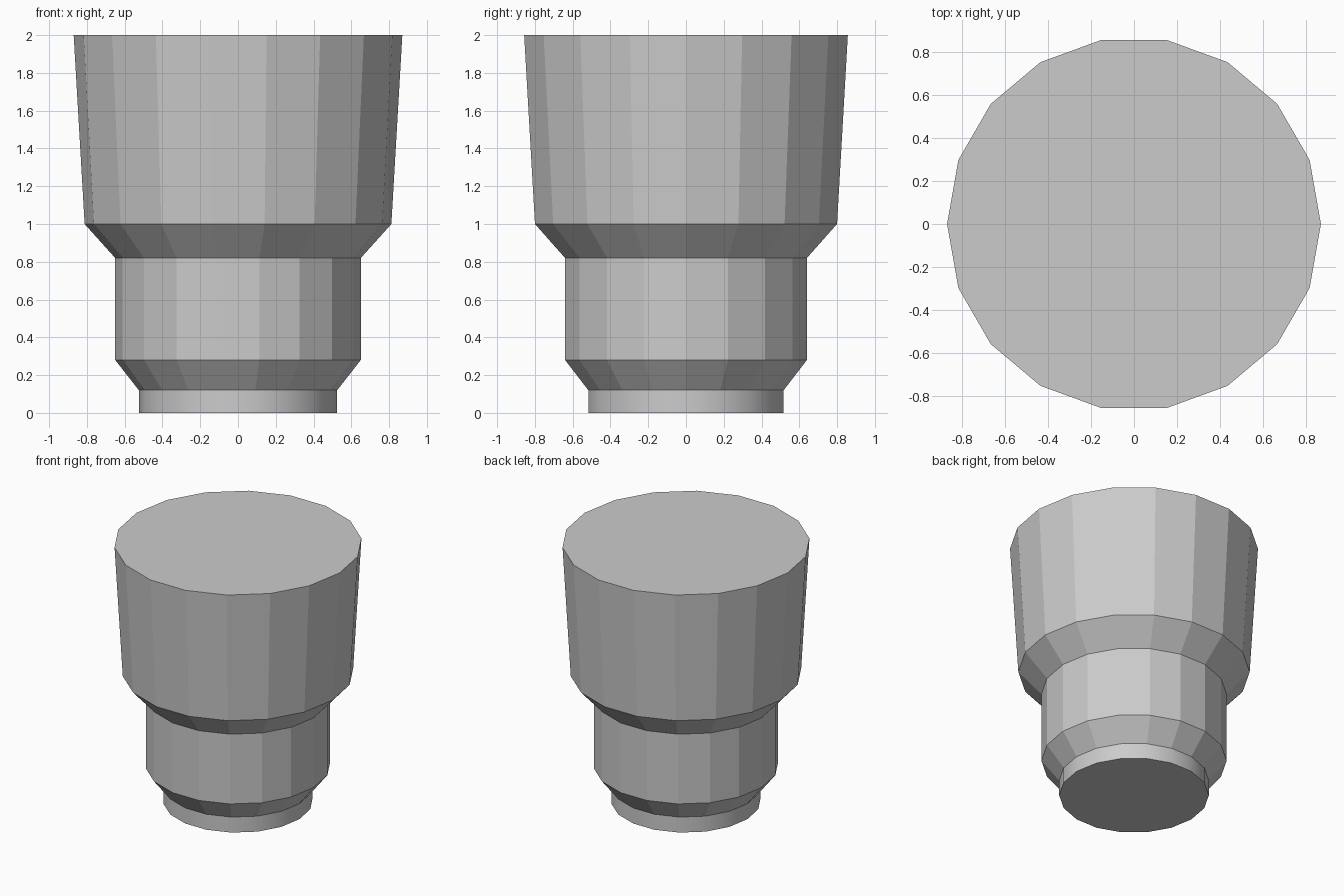
import bpy, bmesh, math

SIDES = 18

cube = bpy.data.objects.get("Cube")
if cube:
    bpy.data.objects.remove(cube, do_unlink=True)

grey = bpy.data.materials.new("light grey")
grey.use_nodes = True
colour = (0.6, 0.6, 0.6, 1)
grey.diffuse_color = colour
grey.node_tree.nodes["Principled BSDF"].inputs["Base Color"].default_value = colour


def section(name, profile, cap_bottom=False, cap_top=False, smooth=False):
    """Turn a (radius, height) profile around z, with optional end caps."""
    bm = bmesh.new()
    rings = []
    for r, z in profile:
        angles = [math.tau * i / SIDES for i in range(SIDES)]
        rings.append([bm.verts.new((r * math.cos(a), r * math.sin(a), z)) for a in angles])
    for low, high in zip(rings, rings[1:]):
        for i in range(SIDES):
            j = (i + 1) % SIDES
            face = bm.faces.new((low[i], low[j], high[j], high[i]))
            face.smooth = smooth
    if cap_bottom:
        bm.faces.new(rings[0][::-1])
    if cap_top:
        bm.faces.new(rings[-1])
    # Keep the rim of the caps crisp
    for edge in bm.edges:
        if len(edge.link_faces) == 2 and edge.calc_face_angle() > math.radians(40):
            edge.smooth = False
    mesh = bpy.data.meshes.new(name)
    bm.to_mesh(mesh)
    bm.free()
    mesh.materials.append(grey)
    obj = bpy.data.objects.new(name, mesh)
    bpy.context.collection.objects.link(obj)
    return obj


# Smooth foot ring, closed underneath
section("foot_ring", [(0.525, 0), (0.525, 0.12)], cap_bottom=True, smooth=True)
# Faceted neck with its lower bevel
section("neck", [(0.525, 0.12), (0.65, 0.28), (0.65, 0.82)])
# Flared shoulder and tapered body, closed on top
section("body", [(0.65, 0.82), (0.812, 1), (0.87, 2)], cap_top=True)
